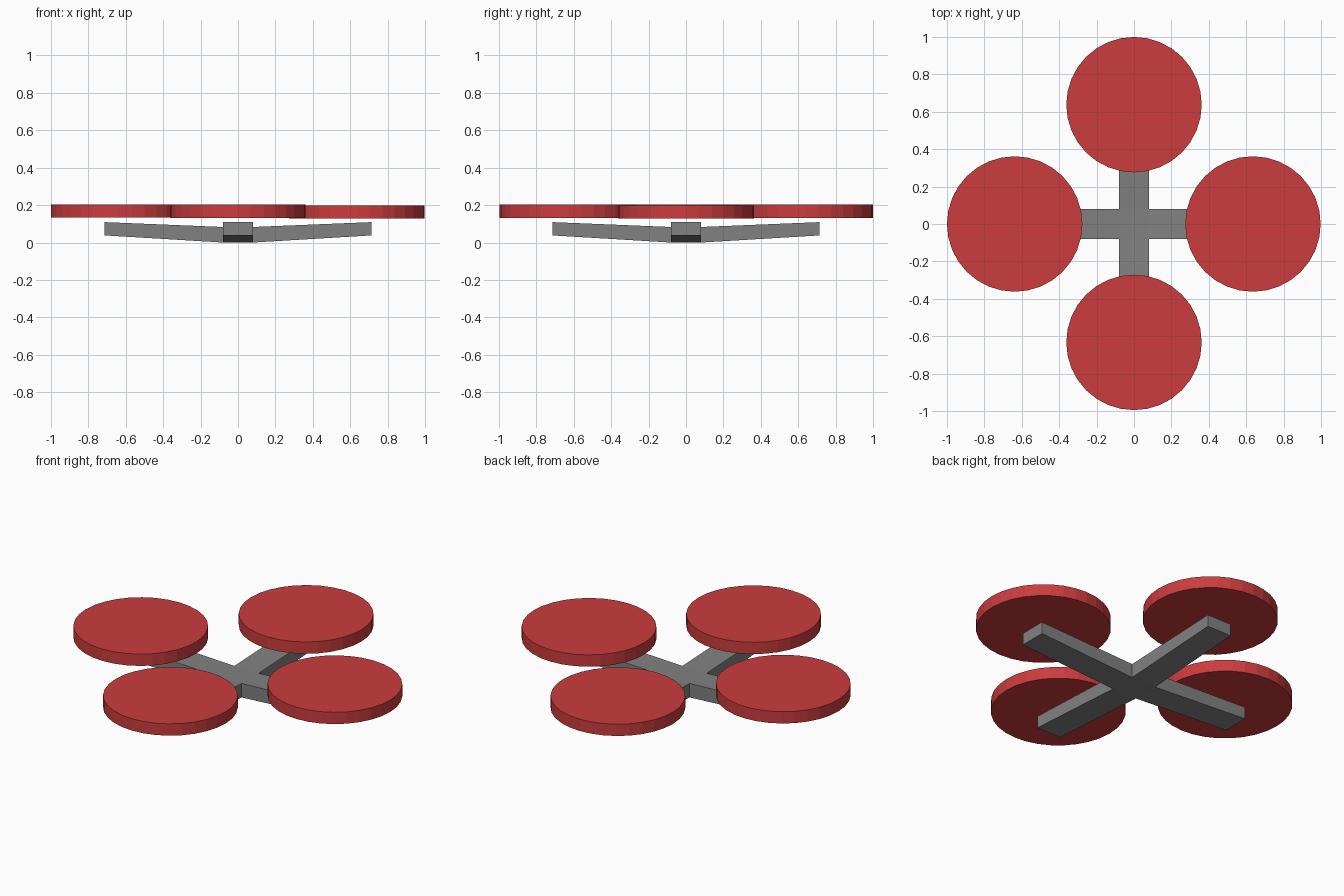
import bpy, bmesh
from mathutils import Vector

if "Cube" in bpy.data.objects:
    bpy.data.objects.remove(bpy.data.objects["Cube"])


def material(name, rgb):
    m = bpy.data.materials.new(name)
    m.diffuse_color = (*rgb, 1)
    m.use_nodes = True
    m.node_tree.nodes["Principled BSDF"].inputs["Base Color"].default_value = m.diffuse_color
    return m


red = material("red", (0.60, 0.045, 0.047))
grey = material("grey", (0.22, 0.22, 0.22))


def add_object(name, bm, mat):
    mesh = bpy.data.meshes.new(name)
    bmesh.ops.recalc_face_normals(bm, faces=bm.faces)
    bm.to_mesh(mesh)
    bm.free()
    mesh.materials.append(mat)
    obj = bpy.data.objects.new(name, mesh)
    bpy.context.collection.objects.link(obj)
    return obj


# Cross frame: square hub with four arms extruded outwards and upwards
HUB, HUB_TOP = 0.08, 0.083
ARM_END, END_LOW, END_HIGH = 0.713, 0.038, 0.109
bm = bmesh.new()
bmesh.ops.create_cube(bm, size=1)
for v in bm.verts:
    v.co = Vector((v.co.x * 2 * HUB, v.co.y * 2 * HUB, HUB_TOP if v.co.z > 0 else 0))
bm.normal_update()
for side in [f for f in bm.faces if abs(f.normal.z) < 0.5]:
    direction = side.normal.copy()
    end = bmesh.ops.extrude_discrete_faces(bm, faces=[side])["faces"][0]
    for v in end.verts:
        v.co += direction * (ARM_END - HUB)
        v.co.z = END_HIGH if v.co.z > HUB_TOP / 2 else END_LOW
add_object("cross_frame", bm, grey)

# Rotor discs floating just above the arm ends
for name, x, y, z in (("left_rotor", -0.638, 0, 0.168), ("right_rotor", 0.636, 0, 0.164),
                      ("back_rotor", 0, 0.638, 0.167), ("front_rotor", 0, -0.633, 0.167)):
    bm = bmesh.new()
    bmesh.ops.create_cone(bm, cap_ends=True, segments=32, radius1=0.362, radius2=0.362, depth=0.07)
    disc = add_object(name, bm, red)
    disc.location = (x, y, z)
